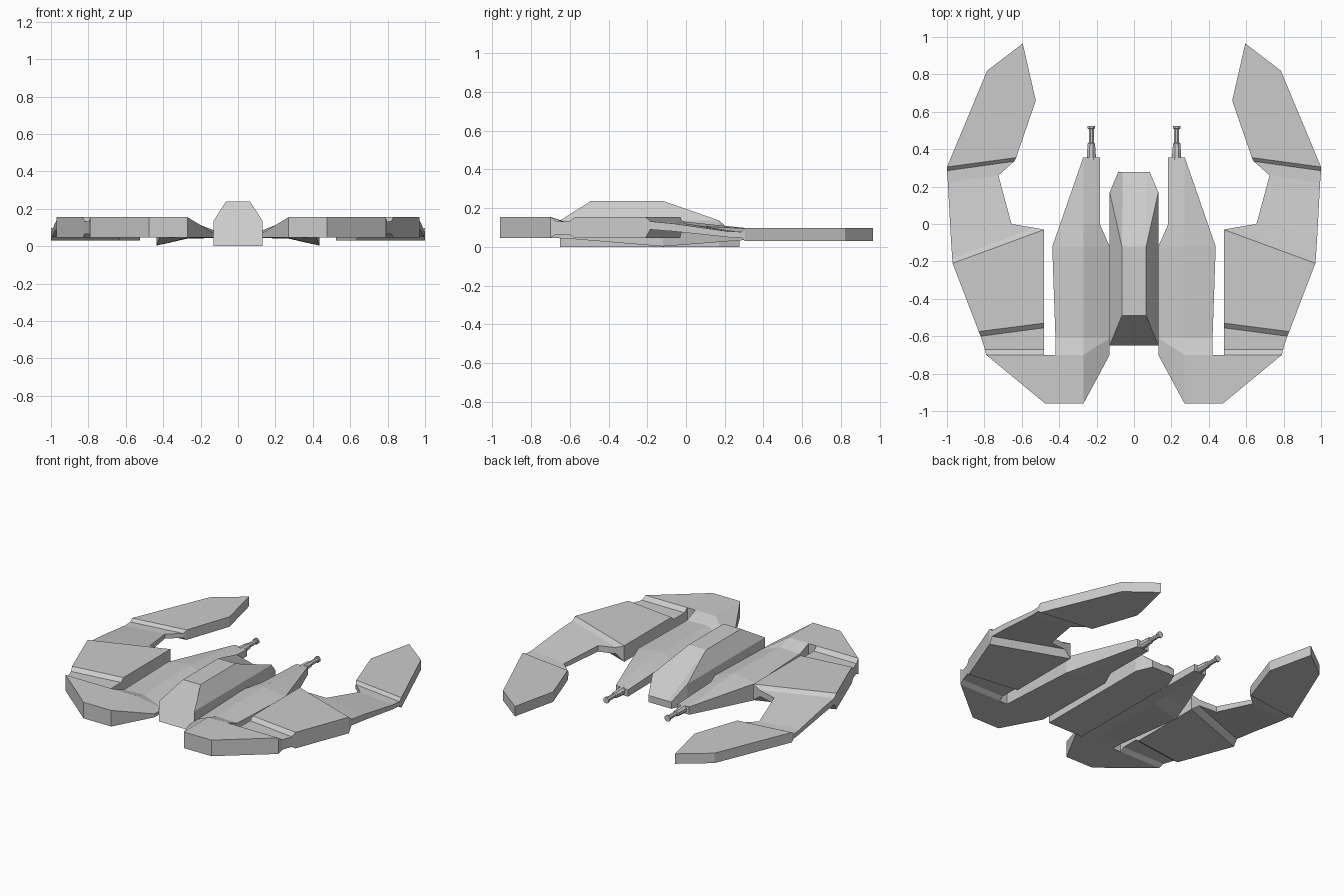
import bpy, bmesh, math

if "Cube" in bpy.data.objects:
    bpy.data.objects.remove(bpy.data.objects["Cube"], do_unlink=True)

grey = bpy.data.materials.new("hull_grey")
grey.use_nodes = True
COLOR = (0.6, 0.6, 0.6, 1)
grey.diffuse_color = COLOR
grey.node_tree.nodes["Principled BSDF"].inputs["Base Color"].default_value = COLOR


def loft(name, rings, side=1):
    """Skin closed rings of equal length and cap both ends."""
    bm = bmesh.new()
    rows = [[bm.verts.new((x * side, y, z)) for x, y, z in ring] for ring in rings]
    n = len(rows[0])
    for a, b in zip(rows, rows[1:]):
        for i in range(n):
            j = (i + 1) % n
            bm.faces.new((a[i], a[j], b[j], b[i]))
    bm.faces.new(rows[0])
    bm.faces.new(rows[-1])
    bmesh.ops.remove_doubles(bm, verts=bm.verts, dist=0.0005)
    bmesh.ops.recalc_face_normals(bm, faces=bm.faces)
    mesh = bpy.data.meshes.new(name)
    bm.to_mesh(mesh)
    bm.free()
    mesh.materials.append(grey)
    obj = bpy.data.objects.new(name, mesh)
    bpy.context.collection.objects.link(obj)
    return obj


def ribbon(row):
    """Rectangular ring between an outer and an inner edge point."""
    ox, oy, ix, iy, top, low = row
    return [(ox, oy, low), (ix, iy, low), (ix, iy, top), (ox, oy, top)]


# Central hull: chamfered canopy tapering to a blunt tail
def hull_ring(y, half, shoulder, top_y, top_half, top):
    return [(-half, y, 0), (half, y, 0), (half, y, shoulder),
            (top_half, top_y, top), (-top_half, top_y, top), (-half, y, shoulder)]


loft("central_hull", [
    hull_ring(-0.65, 0.13, 0.137, -0.49, 0.065, 0.238),
    hull_ring(0.17, 0.13, 0.137, -0.12, 0.065, 0.238),
    hull_ring(0.277, 0.085, 0.045, 0.277, 0.06, 0.045),
])

# Wing stations: outer x, y, inner x, y, top, bottom
WING = [
    (0.79, -0.70, 0.48, -0.70, 0.155, 0.047),
    (0.797, -0.67, 0.48, -0.67, 0.132, 0.065),
    (0.82, -0.60, 0.48, -0.555, 0.132, 0.065),
    (0.83, -0.575, 0.48, -0.53, 0.155, 0.047),
    (0.97, -0.21, 0.48, -0.03, 0.155, 0.047),
    (0.972, -0.185, 0.535, -0.02, 0.132, 0.09),
    (0.98, -0.06, 0.655, 0.0, 0.12, 0.08),
    (0.995, 0.22, 0.725, 0.26, 0.08, 0.05),
    (1.0, 0.285, 0.64, 0.335, 0.078, 0.048),
    (1.0, 0.305, 0.63, 0.355, 0.097, 0.03),
    (0.785, 0.82, 0.525, 0.66, 0.097, 0.03),
    (0.595, 0.965, 0.595, 0.965, 0.097, 0.03),
]

# Front bow plan and its inner sloping shoulder
BOW = [(0.27, -0.96), (0.475, -0.96), (0.79, -0.70), (0.48, -0.70), (0.42, -0.70), (0.27, -0.70)]
SHOULDER = [(0.27, -0.96, 0.155), (0.27, -0.70, 0.155), (0.13, -0.61, 0.07), (0.13, -0.70, 0.07)]


# Pod section: flat-bottomed inside, drooping outer edge, crease along the top
def pod_ring(y, inner, inner_top, crease_top, outer, outer_top, low, outer_low):
    return [(inner, y, low), (0.26, y, low), (outer, y, outer_low),
            (outer, y, outer_top), (0.27, y, crease_top), (inner, y, inner_top)]


POD = [
    [(0.13, -0.61, 0.047), (0.26, -0.70, 0.047), (0.42, -0.70, 0.047),
     (0.42, -0.70, 0.155), (0.27, -0.70, 0.155), (0.13, -0.61, 0.07)],
    pod_ring(-0.609, 0.13, 0.07, 0.125, 0.42, 0.12, 0.047, 0.043),
    pod_ring(-0.12, 0.13, 0.085, 0.14, 0.437, 0.115, 0.045, 0.003),
    pod_ring(0.0, 0.183, 0.10, 0.13, 0.395, 0.11, 0.043, 0.012),
    pod_ring(0.355, 0.183, 0.085, 0.093, 0.272, 0.093, 0.04, 0.04),
]

# Gun profile: y, radius
GUN = [(0.34, 0.027), (0.385, 0.025), (0.43, 0.021), (0.435, 0.015),
       (0.508, 0.015), (0.51, 0.021), (0.524, 0.021)]


def gun_ring(y, r, sides=8):
    angles = [math.tau * (i + 0.5) / sides for i in range(sides)]
    return [(0.228 + r * math.cos(a), y, 0.067 + r * math.sin(a)) for a in angles]


for label, side in (("left", 1), ("right", -1)):
    loft(label + "_wing", [ribbon(r) for r in WING], side)
    loft(label + "_front_bow", [[(x, y, z) for x, y in BOW] for z in (0.047, 0.155)], side)
    loft(label + "_bow_shoulder", [[(x, y, 0.047) for x, y, z in SHOULDER], SHOULDER], side)
    loft(label + "_gun_pod", [ring for ring in POD], side)
    loft(label + "_gun", [gun_ring(y, r) for y, r in GUN], side)
